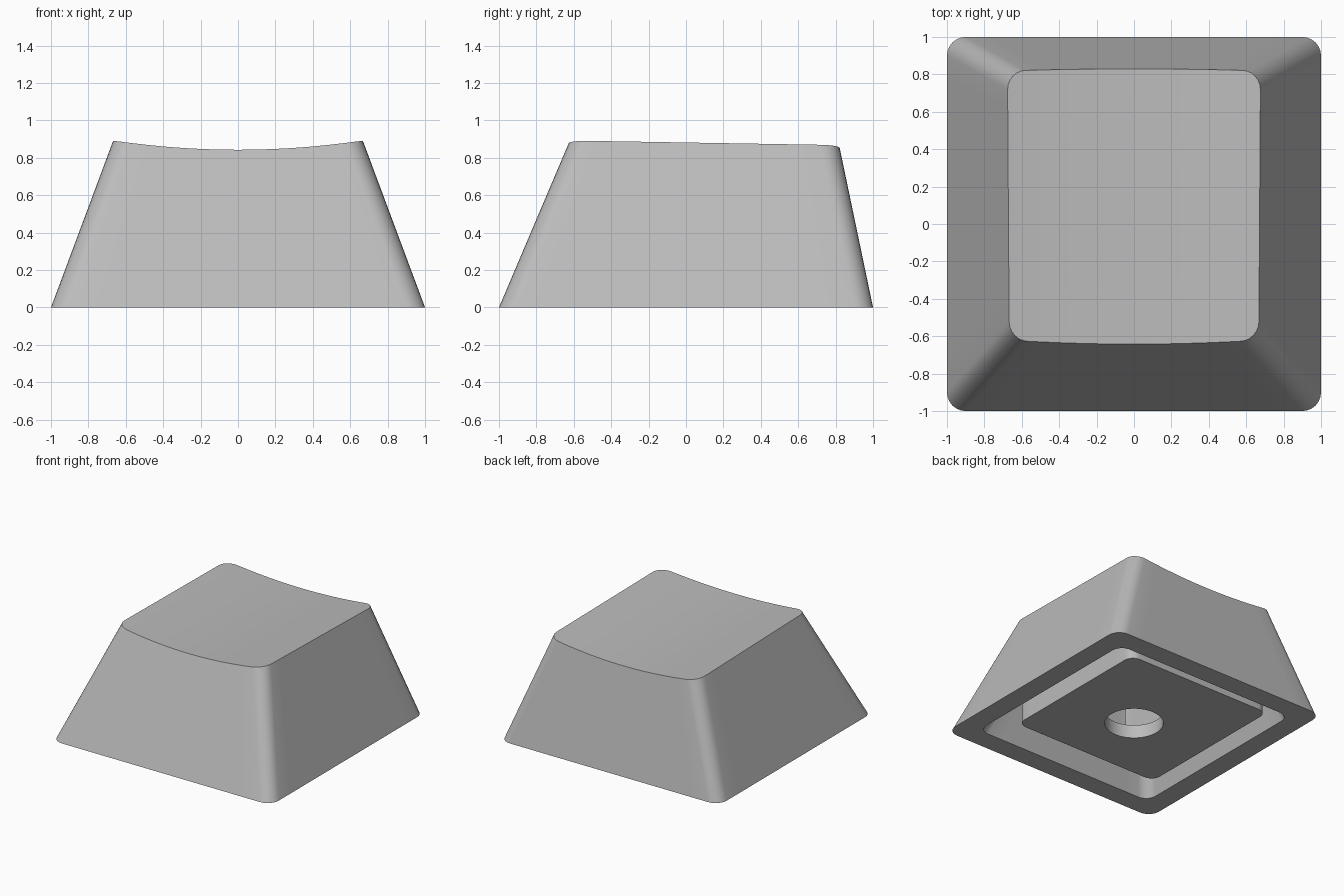
import bpy, math

cube = bpy.data.objects.get("Cube")
if cube:
    bpy.data.objects.remove(cube, do_unlink=True)

grey = bpy.data.materials.new("mid grey")
grey.use_nodes = True
COLOR = (0.5, 0.5, 0.5, 1)
grey.diffuse_color = COLOR
grey.node_tree.nodes["Principled BSDF"].inputs["Base Color"].default_value = COLOR

ARC, SIDE = 6, 11            # arc steps per corner, extra points per side
QUARTER = ARC + 1 + SIDE


def outline(half_x, front, back, radius, z=0.0):
    """Rounded rectangle, counter-clockwise from the right back corner."""
    corners = [(half_x, back), (-half_x, back), (-half_x, front), (half_x, front)]
    arcs = []
    for k, (x, y) in enumerate(corners):
        cx = x - math.copysign(radius, x)
        cy = y - radius if y == back else y + radius
        angles = [math.pi / 2 * (k + i / ARC) for i in range(ARC + 1)]
        arcs.append([(cx + radius * math.cos(a), cy + radius * math.sin(a), z) for a in angles])
    points = []
    for k, arc in enumerate(arcs):
        p, q = arc[-1], arcs[(k + 1) % 4][0]
        points += arc
        for i in range(1, SIDE + 1):
            t = i / (SIDE + 1)
            points.append((p[0] + (q[0] - p[0]) * t, p[1] + (q[1] - p[1]) * t, z))
    return points


def circle(radius, z):
    """Circle whose points line up with those of an outline."""
    points = []
    for i in range(4 * QUARTER):
        a = math.pi / 4 + (i - ARC / 2) * math.pi / 2 / QUARTER
        points.append((radius * math.cos(a), radius * math.sin(a), z))
    return points


def loft(name, rings, caps=()):
    """Bridge rings in order; rings in caps are also closed with a face."""
    n = len(rings[0])
    verts = [p for ring in rings for p in ring]
    faces = []
    for r in range(len(rings) - 1):
        for i in range(n):
            j = (i + 1) % n
            faces.append((r * n + i, r * n + j, (r + 1) * n + j, (r + 1) * n + i))
    for r in caps:
        ring = list(range(r * n, r * n + n))
        faces.append(ring if r else ring[::-1])
    mesh = bpy.data.meshes.new(name)
    mesh.from_pydata(verts, [], faces)
    mesh.materials.append(grey)
    obj = bpy.data.objects.new(name, mesh)
    bpy.context.collection.objects.link(obj)
    bpy.ops.object.select_all(action='DESELECT')
    obj.select_set(True)
    bpy.context.view_layer.objects.active = obj
    bpy.ops.object.shade_smooth_by_angle(angle=math.radians(30))
    return obj


def dish(x, y):
    """Height of the scooped, slightly tilted top."""
    return 0.842 + 0.112 * x * x - 0.018 * (y + 0.6)


# Outer shell: tapered sides meeting the dished top
base = outline(1, -1, 1, 0.1)
upper = outline(0.668, -0.622, 0.814, 0.1)
rim = []
for b, u in zip(base, upper):
    x, y = u[:2]
    for _ in range(8):
        t = dish(x, y) / 0.89
        x, y = b[0] + (u[0] - b[0]) * t, b[1] + (u[1] - b[1]) * t
    rim.append((x, y, dish(x, y)))

MID_Y = 0.095
top_rings = []
for k in range(9, 0, -1):
    s = k / 10
    ring = [(x * s, MID_Y + (y - MID_Y) * s) for x, y, _ in rim]
    top_rings.append([(x, y, dish(x, y)) for x, y in ring])

# Cavity under the shell, joined to the base by a flat rim
cavity_top = outline(0.57, -0.53, 0.68, 0.09, 0.7)
cavity_mouth = outline(0.83, -0.83, 0.83, 0.09)
rings = [cavity_top, cavity_mouth, base, rim] + top_rings
loft("cap_shell", rings, caps=(0, len(rings) - 1))

# Hollow inner block with a round mounting hole in its floor
block = [
    outline(0.665, -0.57, 0.765, 0.08, 0.72),
    outline(0.665, -0.57, 0.765, 0.08),
    circle(0.22, 0),
    circle(0.22, 0.11),
    outline(0.36, -0.53, 0.6, 0.005, 0.11),
    outline(0.36, -0.53, 0.6, 0.005, 0.72),
]
# rings run from the outside in, so the faces point outward
inner_block = loft("inner_block", [ring for ring in reversed(block)])
inner_block.data.flip_normals()
